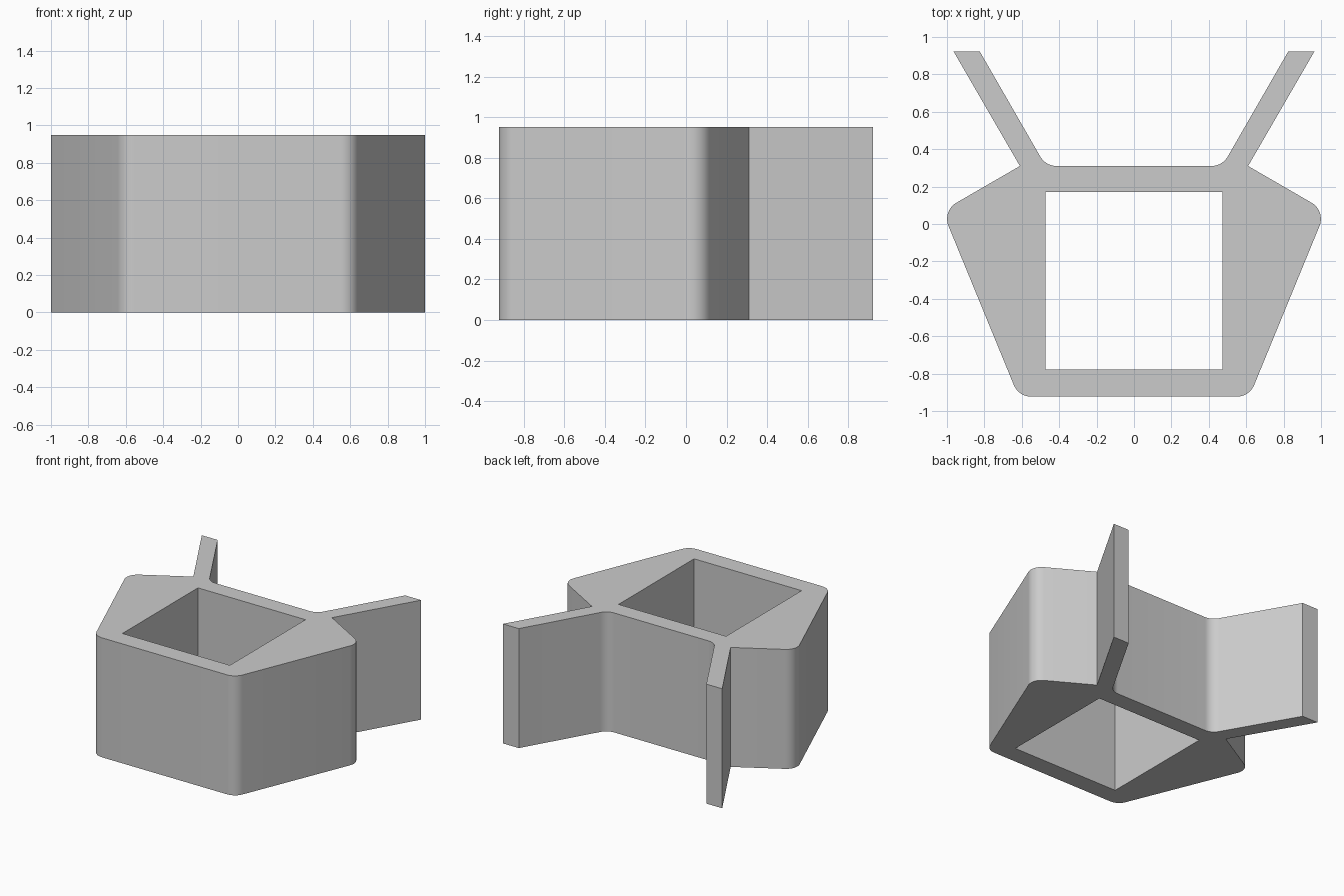
import bpy, bmesh, math
from mathutils import Vector

cube = bpy.data.objects.get("Cube")
if cube:
    bpy.data.objects.remove(cube, do_unlink=True)

HEIGHT = 0.95
FILLET = 0.1
STEPS = 10

grey = bpy.data.materials.new("plain grey")
grey.use_nodes = True
color = (0.6, 0.6, 0.6, 1)
grey.diffuse_color = color
grey.node_tree.nodes["Principled BSDF"].inputs["Base Color"].default_value = color


def rounded(points):
    """Replace each flagged corner (x, y, round) by an arc."""
    out = []
    for i, (x, y, soft) in enumerate(points):
        p = Vector((x, y))
        if not soft:
            out.append(p)
            continue
        a = (Vector(points[i - 1][:2]) - p).normalized()
        b = (Vector(points[(i + 1) % len(points)][:2]) - p).normalized()
        half = a.angle(b) / 2
        centre = p + (a + b).normalized() * FILLET / math.sin(half)
        reach = FILLET / math.tan(half)
        start = (p + a * reach - centre).normalized()
        end = (p + b * reach - centre).normalized()
        out += [centre + start.slerp(end, k / STEPS) * FILLET for k in range(STEPS + 1)]
    return out


# Right half of the outline, front to back, then mirrored
half_outline = [(0.617, -0.923, True), (1.025, 0.07, True), (0.61, 0.31, False),
                (0.965, 0.923, False), (0.825, 0.923, False), (0.472, 0.31, True)]
outline = rounded(half_outline + [(-x, y, r) for x, y, r in reversed(half_outline)])

# Square opening through the body
w, front, back = 0.473, -0.777, 0.172
opening = [(w, front), (w, back), (-w, back), (-w, front)]

# Fill the ring between the loops and extrude it upward
bm = bmesh.new()
edges = []
for loop in (outline, opening):
    verts = [bm.verts.new((p[0], p[1], 0)) for p in loop]
    edges += [bm.edges.new((verts[i - 1], verts[i])) for i in range(len(verts))]
bmesh.ops.triangle_fill(bm, edges=edges, use_beauty=True, normal=(0, 0, 1))
top = bmesh.ops.extrude_face_region(bm, geom=bm.faces[:], use_keep_orig=True)
bmesh.ops.translate(bm, vec=(0, 0, HEIGHT),
                    verts=[g for g in top["geom"] if isinstance(g, bmesh.types.BMVert)])
bmesh.ops.recalc_face_normals(bm, faces=bm.faces[:])

mesh = bpy.data.meshes.new("winged_sleeve")
bm.to_mesh(mesh)
bm.free()
mesh.materials.append(grey)
body = bpy.data.objects.new("winged_sleeve", mesh)
bpy.context.collection.objects.link(body)

bpy.ops.object.select_all(action="DESELECT")
body.select_set(True)
bpy.context.view_layer.objects.active = body
bpy.ops.object.shade_smooth_by_angle(angle=math.radians(25))
